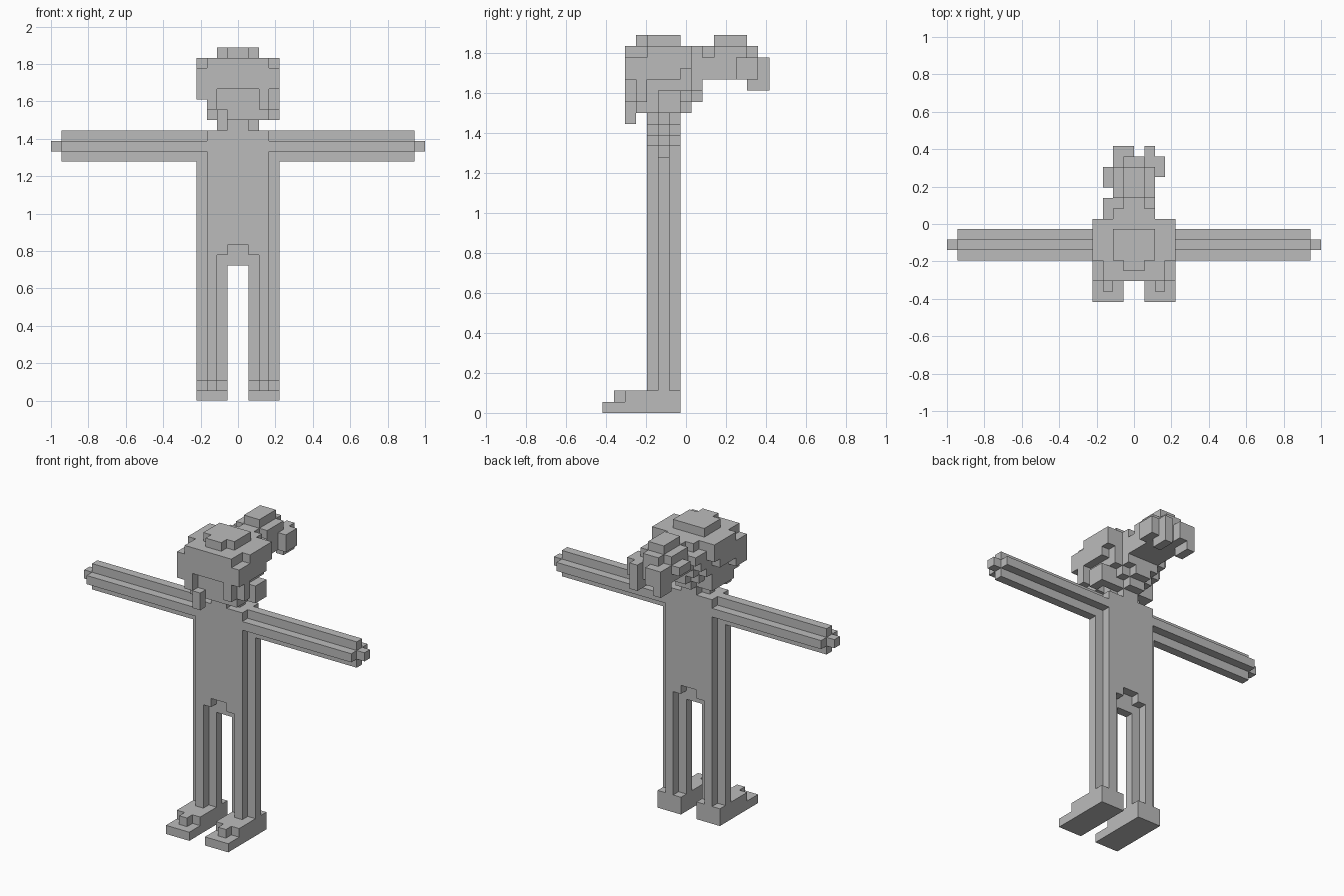
import bpy, bmesh

if "Cube" in bpy.data.objects:
    bpy.data.objects.remove(bpy.data.objects["Cube"])

U = 2 / 36          # block size
Y0 = -7.5           # front edge of the block grid

grey = bpy.data.materials.new("light_grey")
grey.diffuse_color = (0.5, 0.5, 0.5, 1)
grey.use_nodes = True
grey.node_tree.nodes["Principled BSDF"].inputs["Base Color"].default_value = grey.diffuse_color


def box(x0, x1, y0, y1, z0, z1):
    return {(x, y, z) for x in range(x0, x1) for y in range(y0, y1) for z in range(z0, z1)}


def boxes(*specs):
    return set().union(*(box(*s) for s in specs))


def mirror(cells):
    return {(-1 - x, y, z) for x, y, z in cells}


parts = {}

# shoes: sole, upper and a small toe cap
shoe = boxes((1, 4, 0, 7, 0, 1), (1, 4, 2, 7, 1, 2), (2, 3, 1, 2, 1, 2))
parts["left_shoe"] = shoe
parts["right_shoe"] = mirror(shoe)

# legs: plus-shaped columns
leg = boxes((1, 4, 5, 6, 2, 13), (2, 3, 4, 7, 2, 13))
parts["left_leg"] = leg
parts["right_leg"] = mirror(leg)

# torso with stepped crotch and narrow side ribs
parts["torso"] = (boxes((-4, 4, 5, 6, 13, 23), (-3, 3, 4, 7, 13, 26))
                  - boxes((-2, 2, 4, 5, 13, 14), (-2, 2, 6, 7, 13, 14),
                          (-1, 1, 4, 5, 14, 15), (-1, 1, 6, 7, 14, 15)))

# arms: plus-shaped bars with a small hand tip
arm = boxes((3, 17, 5, 6, 23, 26), (3, 17, 4, 7, 24, 25), (17, 18, 5, 6, 24, 25))
parts["left_arm"] = arm
parts["right_arm"] = mirror(arm)

# neck and skull
parts["neck"] = boxes((-1, 1, 4, 7, 26, 27), (-2, 2, 5, 6, 26, 27))
parts["head"] = boxes((-2, 2, 3, 7, 27, 32), (-3, 3, 4, 7, 28, 32))

# hair: framing fringe, side shells, crown and stepped back
fringe = (box(-3, 3, 2, 3, 28, 33)
          - boxes((-2, 2, 2, 3, 28, 31), (-1, 1, 2, 3, 31, 32)))
parts["fringe"] = fringe | box(-2, -1, 2, 3, 26, 28)
parts["hair_cap"] = boxes(
    (-3, 3, 3, 8, 32, 33), (-2, 2, 4, 7, 33, 34), (-1, 1, 3, 7, 33, 34),
    (-4, 4, 4, 7, 30, 33), (-4, 4, 2, 4, 30, 32), (-4, 4, 7, 8, 31, 33),
    (-4, -3, 2, 4, 29, 30), (3, 4, 3, 4, 28, 30), (3, 4, 5, 7, 27, 29),
    (-3, 3, 3, 5, 27, 30))
parts["hair_back"] = boxes(
    (-3, 3, 7, 8, 29, 33), (-2, 2, 7, 8, 28, 29), (-1, 1, 7, 8, 27, 28),
    (-3, 2, 8, 9, 30, 32), (-2, 2, 8, 9, 29, 33), (-1, 1, 8, 9, 28, 29),
    (2, 3, 6, 7, 27, 28), (-3, -2, 5, 7, 27, 28))

# ponytail with uneven strands
parts["ponytail"] = boxes(
    (-2, 2, 9, 10, 30, 32), (-1, 1, 9, 14, 31, 33), (-3, -2, 9, 10, 31, 32),
    (-2, 2, 10, 13, 30, 33), (-1, 1, 10, 13, 33, 34), (-3, -2, 11, 13, 31, 32),
    (2, 3, 12, 14, 30, 32), (-2, 2, 13, 14, 30, 32), (1, 2, 13, 15, 29, 32),
    (-2, -1, 13, 15, 29, 32), (-1, 0, 14, 15, 30, 32))

solid = set().union(*parts.values())
SIDES = {  # outward direction: corner offsets
    (1, 0, 0): ((1, 0, 0), (1, 1, 0), (1, 1, 1), (1, 0, 1)),
    (-1, 0, 0): ((0, 0, 0), (0, 0, 1), (0, 1, 1), (0, 1, 0)),
    (0, 1, 0): ((0, 1, 0), (0, 1, 1), (1, 1, 1), (1, 1, 0)),
    (0, -1, 0): ((0, 0, 0), (1, 0, 0), (1, 0, 1), (0, 0, 1)),
    (0, 0, 1): ((0, 0, 1), (1, 0, 1), (1, 1, 1), (0, 1, 1)),
    (0, 0, -1): ((0, 0, 0), (0, 1, 0), (1, 1, 0), (1, 0, 0)),
}


def build(name, cells):
    """Skin the exposed sides of the blocks, merged into flat faces."""
    bm = bmesh.new()
    for x, y, z in sorted(cells):
        for (dx, dy, dz), corners in SIDES.items():
            if (x + dx, y + dy, z + dz) not in solid:
                bm.faces.new([bm.verts.new(((x + a) * U, (y + b + Y0) * U, (z + c) * U))
                              for a, b, c in corners])
    bmesh.ops.remove_doubles(bm, verts=bm.verts, dist=0.001)
    bmesh.ops.dissolve_limit(bm, angle_limit=0.01, verts=bm.verts, edges=bm.edges)
    mesh = bpy.data.meshes.new(name)
    bm.to_mesh(mesh)
    bm.free()
    mesh.materials.append(grey)
    bpy.context.collection.objects.link(bpy.data.objects.new(name, mesh))


used = set()
for name, cells in parts.items():
    build(name, cells - used)
    used |= cells
